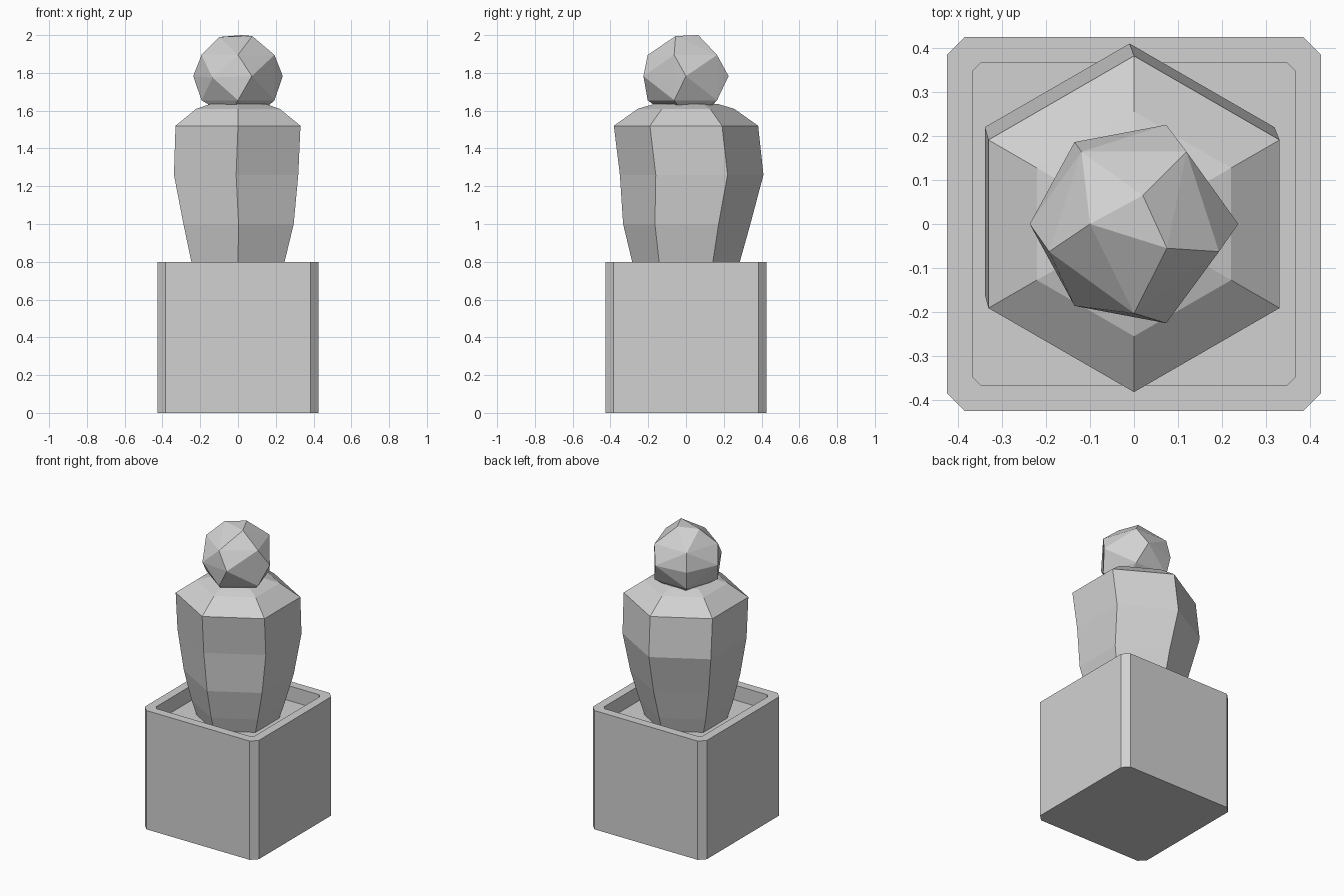
import bpy, bmesh
from math import sin, cos, radians

cube = bpy.data.objects.get("Cube")
if cube:
    bpy.data.objects.remove(cube, do_unlink=True)

# One plain stone colour
stone = bpy.data.materials.new("stone_grey")
stone.use_nodes = True
grey = (0.64, 0.64, 0.64, 1)
stone.diffuse_color = grey
stone.node_tree.nodes["Principled BSDF"].inputs["Base Color"].default_value = grey


def finish(name, bm):
    bmesh.ops.recalc_face_normals(bm, faces=bm.faces)
    mesh = bpy.data.meshes.new(name)
    bm.to_mesh(mesh)
    bm.free()
    mesh.materials.append(stone)
    obj = bpy.data.objects.new(name, mesh)
    bpy.context.collection.objects.link(obj)
    return obj


def loft(name, rings):
    """Skin a stack of equal-sized rings and close both ends."""
    bm = bmesh.new()
    loops = [[bm.verts.new(p) for p in ring] for ring in rings]
    for low, high in zip(loops, loops[1:]):
        for i in range(len(low)):
            j = (i + 1) % len(low)
            bm.faces.new((low[i], low[j], high[j], high[i]))
    bm.faces.new(loops[0])
    bm.faces.new(loops[-1])
    return finish(name, bm)


def polar(radius, angle, z, x=0, y=0):
    a = radians(angle)
    return (x + radius * cos(a), y + radius * sin(a), z)


def cut_square(half, cut, z):
    """Square ring with its corners cut off."""
    k = half - cut
    return [(half, -k, z), (half, k, z), (k, half, z), (-k, half, z),
            (-half, k, z), (-half, -k, z), (-k, -half, z), (k, -half, z)]


# Box pedestal with a shallow recess in its top
loft("pedestal_box", [
    cut_square(0.425, 0.04, 0), cut_square(0.425, 0.04, 0.8),
    cut_square(0.367, 0.02, 0.8), cut_square(0.367, 0.02, 0.7)])

# Six-sided torso, slightly bowed towards the back: height, radius, x, y
profile = [(0.69, 0.25, 0, 0), (0.8, 0.285, 0, 0), (1.0, 0.337, 0.003, 0.004),
           (1.26, 0.38, -0.01, 0.03), (1.52, 0.382, 0, 0),
           (1.61, 0.255, 0, 0), (1.635, 0.17, 0, 0)]
loft("torso", [[polar(r, 30 + 60 * i, z, x, y) for i in range(6)]
               for z, r, x, y in profile])

# Faceted head as the hull of a few rings
points = [(-0.1, 0, 1.99), (0.02, 0.065, 2.0), (0.075, -0.055, 1.995)]
points += [polar(0.203, 54 + 72 * i, z) for z in (1.895, 1.655) for i in range(5)]
points += [polar(0.237, a, 1.783) for a in (0, 72, 180, 288)]
points += [polar(0.23, a, 1.775) for a in (126, 234)]
points += [polar(0.1, 120 * i, 1.57) for i in range(3)]
bm = bmesh.new()
for p in points:
    bm.verts.new(p)
hull = bmesh.ops.convex_hull(bm, input=bm.verts)
spare = [v for v in bm.verts if not v.link_faces]
bmesh.ops.delete(bm, geom=spare, context='VERTS')
finish("head", bm)
